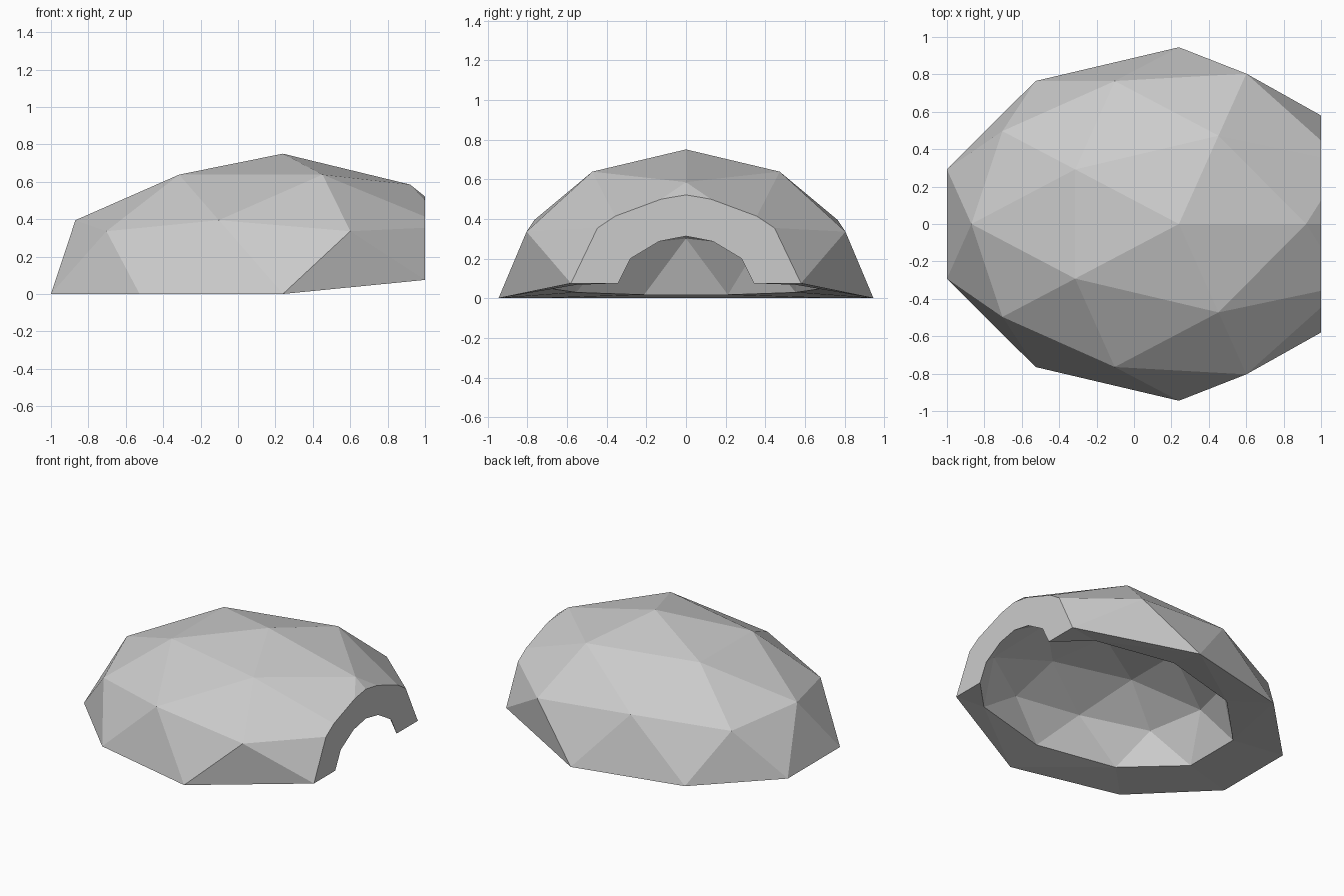
import bpy, bmesh
from mathutils import Vector

if "Cube" in bpy.data.objects:
    bpy.data.objects.remove(bpy.data.objects["Cube"])

CX = 0.24      # dome centre along x
MOUTH = 1.0    # plane of the entrance

# front vertices of the outer shell, pulled in around the entrance (unit sphere -> model)
PULL = [((0.588, 0.809, 0.0), (1.0, 0.58, 0.075)),
        ((0.688, 0.5, 0.526), (1.13, 0.33, 0.36)),
        ((0.526, 0.0, 0.851), (0.92, 0.0, 0.585)),
        ((0.894, 0.0, 0.447), (1.40, 0.0, 0.20)),
        ((0.951, 0.309, 0.0), (1.47, 0.20, 0.10))]


def outer(u):
    for src, dst in PULL:
        if (Vector((u.x, abs(u.y), u.z)) - Vector(src)).length < 0.05:
            return Vector((dst[0], dst[1] * (1 if u.y > 0 else -1), dst[2]))
    return Vector((CX + 1.304 * u.x, 0.945 * u.y, 0.75 * u.z))


def inner(u):
    x = CX + 0.936 * u.x
    return Vector((x, 0.684 * u.y, 0.04 + 0.035 * x + u.z * (0.5 - 0.06 * x)))


def add_shell(bm, shape):
    """Half icosphere, reshaped and cut flat at the entrance."""
    part = bmesh.new()
    bmesh.ops.create_icosphere(part, subdivisions=2, radius=1)
    bmesh.ops.delete(part, geom=[v for v in part.verts if v.co.z < -0.01], context='VERTS')
    for v in part.verts:
        v.co = shape(v.co.copy())
    bmesh.ops.bisect_plane(part, geom=part.verts[:] + part.edges[:] + part.faces[:],
                           dist=1e-4, plane_co=(MOUTH, 0, 0), plane_no=(1, 0, 0),
                           clear_outer=True)
    tmp = bpy.data.meshes.new("tmp")
    part.to_mesh(tmp)
    part.free()
    n = len(bm.verts)
    bm.from_mesh(tmp)
    bpy.data.meshes.remove(tmp)
    bm.verts.ensure_lookup_table()
    # lowest entrance corner on each side
    rim = [v for v in bm.verts[n:] if abs(v.co.x - MOUTH) < 1e-3]
    return [min((v for v in rim if v.co.y * s > 0.01), key=lambda v: v.co.z) for s in (1, -1)]


bm = bmesh.new()
corners_out = add_shell(bm, outer)
corners_in = add_shell(bm, inner)

# join both shells: entrance ring and underside ring
links = [bm.edges.new(pair) for pair in zip(corners_out, corners_in)]
border = [e for e in bm.edges if e.is_boundary]
mouth = [e for e in border if all(abs(v.co.x - MOUTH) < 1e-3 for v in e.verts)]
under = [e for e in border if e not in mouth]
bmesh.ops.triangle_fill(bm, edges=mouth + links, normal=(1, 0, 0), use_beauty=True)
bmesh.ops.triangle_fill(bm, edges=under + links, normal=(0, 0, -1), use_beauty=True)
bmesh.ops.recalc_face_normals(bm, faces=bm.faces[:])

mesh = bpy.data.meshes.new("shelter_dome")
bm.to_mesh(mesh)
bm.free()
bpy.context.collection.objects.link(bpy.data.objects.new("shelter_dome", mesh))
